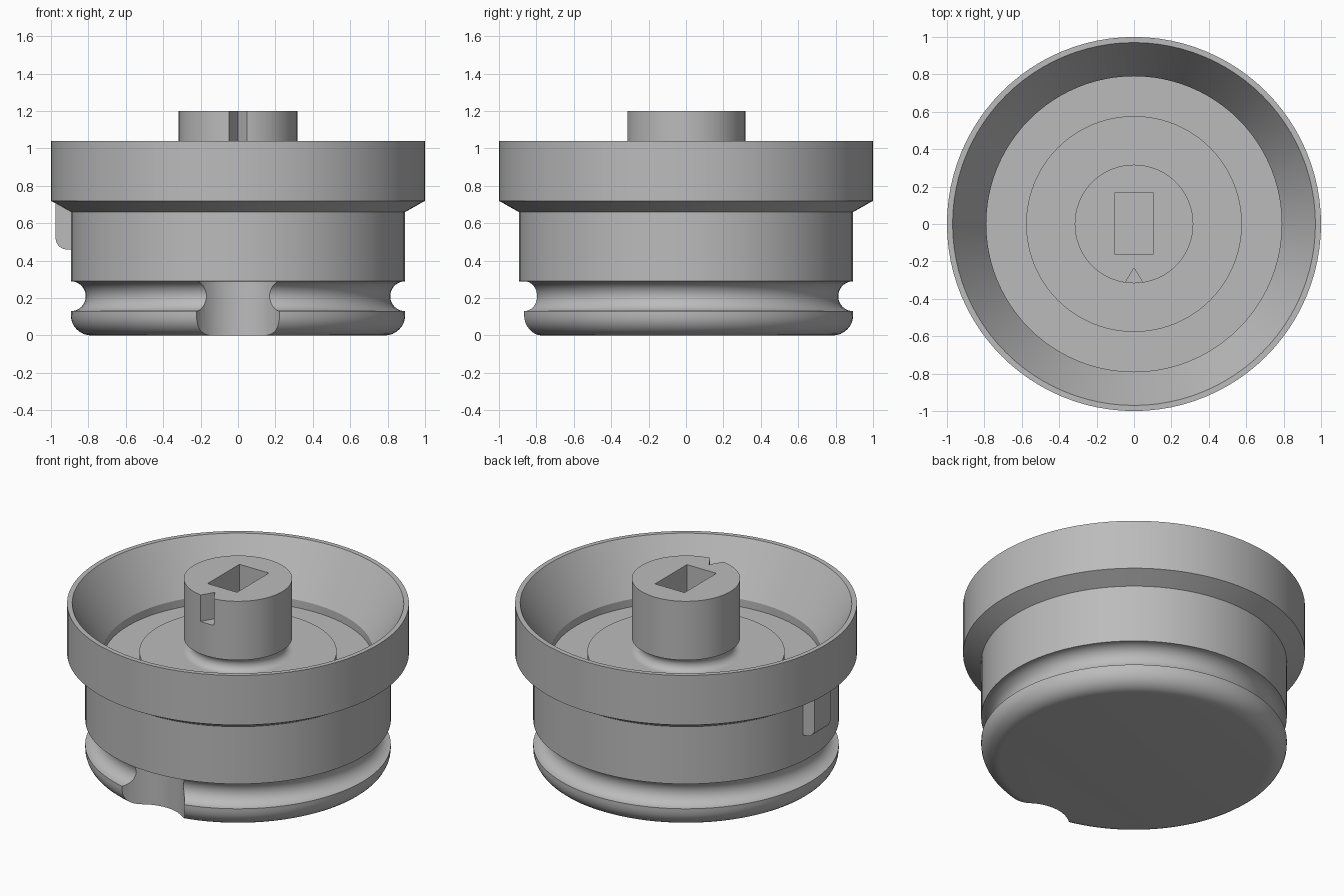
import bpy, bmesh, math
from math import pi, sin, cos

if "Cube" in bpy.data.objects:
    bpy.data.objects.remove(bpy.data.objects["Cube"])

SEGMENTS = 96
BODY_R = 0.894

grey = bpy.data.materials.new("plain_grey")
grey.use_nodes = True
GREY = (0.5, 0.5, 0.5, 1)
grey.diffuse_color = GREY
grey.node_tree.nodes["Principled BSDF"].inputs["Base Color"].default_value = GREY


def new_object(name, bm):
    bmesh.ops.recalc_face_normals(bm, faces=bm.faces)
    mesh = bpy.data.meshes.new(name)
    bm.to_mesh(mesh)
    bm.free()
    mesh.materials.append(grey)
    obj = bpy.data.objects.new(name, mesh)
    bpy.context.collection.objects.link(obj)
    return obj


def lathe(name, profile):
    """Revolve (radius, height) points; both ends are closed with caps."""
    bm = bmesh.new()
    rings = [[bm.verts.new((r * cos(2 * pi * i / SEGMENTS), r * sin(2 * pi * i / SEGMENTS), z))
              for i in range(SEGMENTS)] for r, z in profile]
    for low, high in zip(rings, rings[1:]):
        for i in range(SEGMENTS):
            j = (i + 1) % SEGMENTS
            bm.faces.new((low[i], low[j], high[j], high[i]))
    bm.faces.new(rings[0])
    bm.faces.new(rings[-1])
    return new_object(name, bm)


def prism(name, outline, offset, axis="z"):
    """Extrude a flat outline between two offsets along z or y."""
    bm = bmesh.new()
    place = (lambda a, b, c: (a, b, c)) if axis == "z" else (lambda a, b, c: (a, c, b))
    ends = [[bm.verts.new(place(a, b, c)) for a, b in outline] for c in offset]
    n = len(outline)
    for i in range(n):
        bm.faces.new((ends[0][i], ends[0][(i + 1) % n], ends[1][(i + 1) % n], ends[1][i]))
    for end in ends:
        bm.faces.new(end)
    return new_object(name, bm)


def arc(cx, cy, radius, start, end, steps):
    angles = [math.radians(start + (end - start) * i / steps) for i in range(steps + 1)]
    return [(cx + radius * cos(a), cy + radius * sin(a)) for a in angles]


def cut(obj, cutter):
    mod = obj.modifiers.new("cut", "BOOLEAN")
    mod.operation = "DIFFERENCE"
    mod.solver = "EXACT"
    mod.object = cutter
    bpy.context.view_layer.objects.active = obj
    bpy.ops.object.modifier_apply(modifier=mod.name)
    bpy.data.objects.remove(cutter)


# Cup: rounded foot, ring groove, wall, flared rim and sloping inside
cup = lathe("cup",
            arc(BODY_R - 0.11, 0.11, 0.11, -90, 0, 8) +
            [(BODY_R, 0.13)] +
            arc(BODY_R, 0.21, 0.08, 270, 90, 16)[1:] +
            [(BODY_R, 0.66), (1, 0.72), (1, 1.04), (0.97, 1.04), (0.79, 0.73), (0.79, 0.68)])
cut(cup, prism("scoop_cutter", arc(0, -0.98, 0.25, 0, 352.5, 47), (-0.1, 0.289)))

# Raised disc on the cup floor
disc = lathe("floor_disc", [(0.577, 0.66), (0.577, 0.73)])

# Central boss with a grooved neck, rectangular socket and pointer notch
boss = lathe("boss", [(0.317, 0.70)] + arc(0.317, 0.775, 0.045, 270, 90, 12) + [(0.317, 1.2)])
cut(boss, prism("socket_cutter", [(-0.105, -0.16), (0.105, -0.16), (0.105, 0.165), (-0.105, 0.165)],
                (0.9, 1.3)))
cut(boss, prism("notch_cutter", [(0, -0.235), (-0.06, -0.335), (0.06, -0.335)], (1.03, 1.3)))

# Side tab under the rim, rounded at its lower outer corner
tab = prism("side_tab",
            [(-0.85, 0.73), (-0.85, 0.46)] + arc(-0.915, 0.52, 0.06, 270, 180, 8) +
            [(-0.975, 0.73)], (-0.08, 0.08), axis="y")

# Smooth the curved walls, keep real edges crisp
bpy.ops.object.select_all(action="DESELECT")
for part in (cup, disc, boss, tab):
    part.select_set(True)
bpy.context.view_layer.objects.active = cup
bpy.ops.object.shade_smooth_by_angle(angle=math.radians(28))
